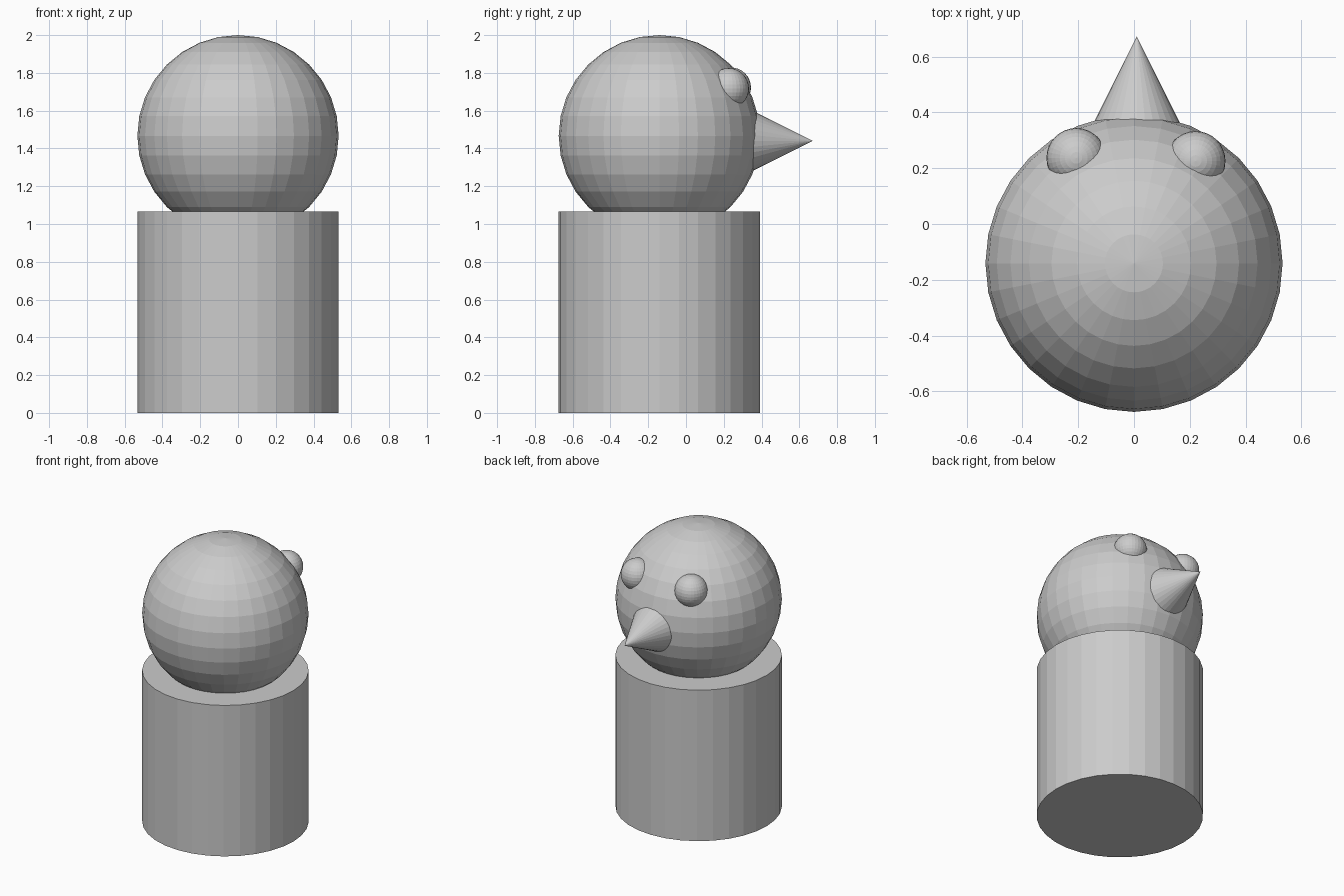
import bpy
import math

if "Cube" in bpy.data.objects:
    bpy.data.objects.remove(bpy.data.objects["Cube"])

# One plain grey for the whole model
grey = bpy.data.materials.new("plain_grey")
grey.diffuse_color = (0.6, 0.6, 0.6, 1.0)
grey.use_nodes = True
grey.node_tree.nodes["Principled BSDF"].inputs["Base Color"].default_value = grey.diffuse_color

R = 0.533          # body and head radius
CY = -0.141        # body and head centre in y


def finish(name):
    obj = bpy.context.object
    obj.name = name
    obj.data.materials.append(grey)
    return obj


def ball(name, radius, location):
    bpy.ops.mesh.primitive_uv_sphere_add(segments=32, ring_count=16,
                                         radius=radius, location=location)
    return finish(name)


# Body: upright cylinder standing on the ground
bpy.ops.mesh.primitive_cylinder_add(vertices=32, radius=R, depth=2 * R,
                                    location=(0, CY, R))
finish("body")

# Head: sphere sunk slightly into the body
ball("head", R, (0, CY, 2 - R))

# Eyes: small spheres half sunk into the head, placed slightly unevenly
ball("left_eye", 0.107, (-0.207, 0.237, 1.722))
ball("right_eye", 0.107, (0.221, 0.226, 1.718))

# Nose: cone pointing along +y, its base hidden inside the head
depth = 0.40
bpy.ops.mesh.primitive_cone_add(vertices=32, radius1=depth / 2, radius2=0,
                                depth=depth,
                                location=(0.01, 0.672 - depth / 2, 1.44),
                                rotation=(-math.pi / 2, 0, 0))
finish("nose")
